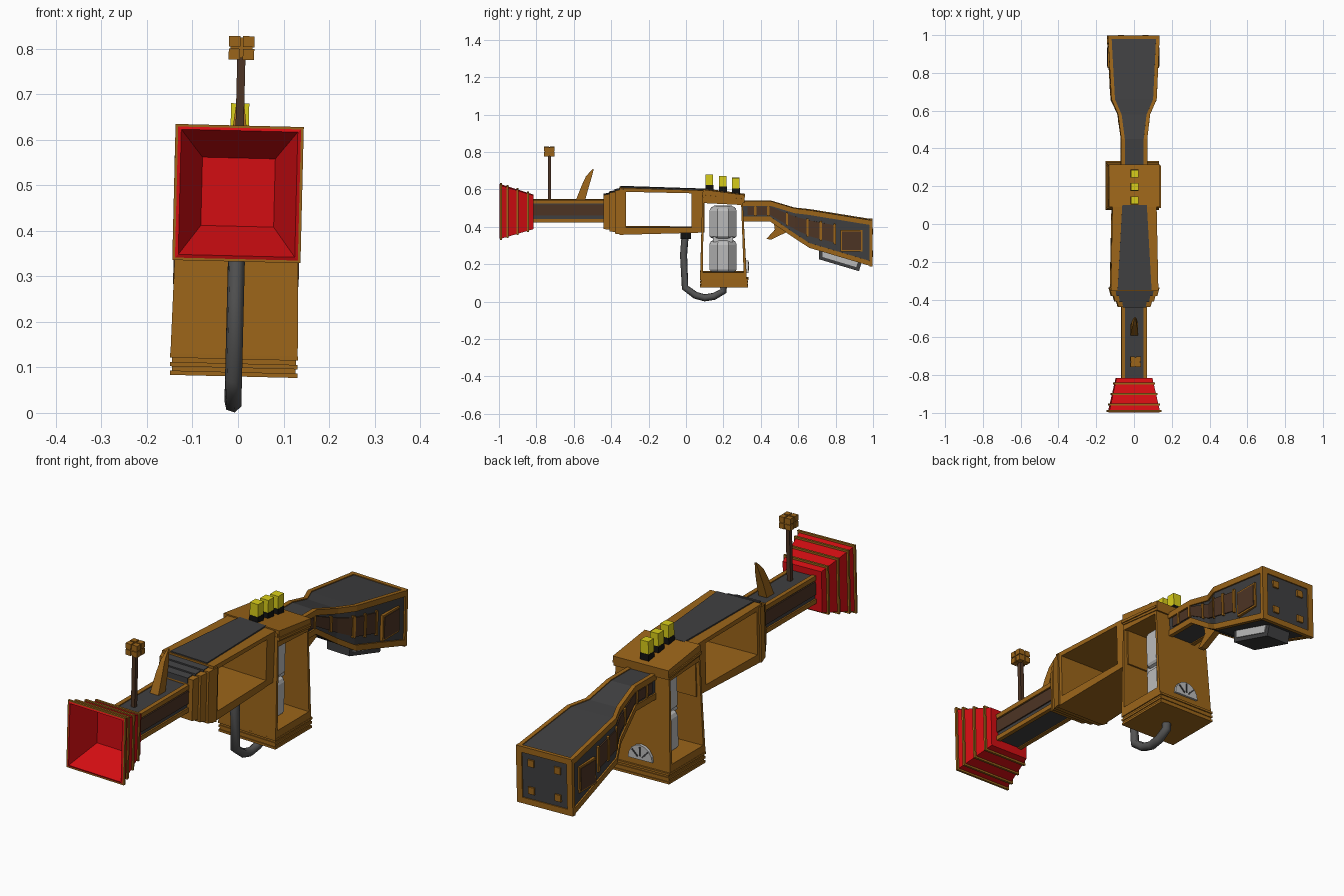
import bpy, bmesh, math
from mathutils import Matrix, Vector

if "Cube" in bpy.data.objects:
    bpy.data.objects.remove(bpy.data.objects["Cube"])

COL = dict(brown=(.33, .13, .01), dark=(.05, .05, .052), wood=(.075, .035, .018),
           red=(.65, .004, .006), yellow=(.7, .62, .01), black=(.006, .006, .006),
           hose=(.09, .09, .09), light=(.5, .5, .5))
MATS = {}
for k, c in COL.items():
    MATS[k] = bpy.data.materials.new(k)
    MATS[k].diffuse_color = (*c, 1)


def link(name, data, mat):
    ob = bpy.data.objects.new(name, data)
    data.materials.append(MATS[mat])
    bpy.context.collection.objects.link(ob)
    return ob


def mesh(name, bm, mat):
    bmesh.ops.recalc_face_normals(bm, faces=bm.faces[:])
    me = bpy.data.meshes.new(name)
    bm.to_mesh(me)
    bm.free()
    return link(name, me, mat)


def bridge(name, loops, mat, caps=True, cyclic=False):
    """Skin a list of equal-length point loops."""
    bm = bmesh.new()
    vs = [[bm.verts.new(p) for p in l] for l in loops]
    n = len(vs[0])
    pairs = list(zip(vs, vs[1:])) + ([(vs[-1], vs[0])] if cyclic else [])
    for a, b in pairs:
        for i in range(n):
            j = (i + 1) % n
            bm.faces.new((a[i], a[j], b[j], b[i]))
    if caps and not cyclic:
        bm.faces.new(vs[0])
        bm.faces.new(vs[-1])
    return mesh(name, bm, mat)


def rect(y, x0, x1, z0, z1):
    return [(x0, y, z0), (x1, y, z0), (x1, y, z1), (x0, y, z1)]


def loft(name, secs, mat, **kw):
    return bridge(name, [rect(*s) for s in secs], mat, **kw)


def box(name, x0, x1, y0, y1, z0, z1, mat):
    return loft(name, [(y0, x0, x1, z0, z1), (y1, x0, x1, z0, z1)], mat)


def prism(name, yz, x0, x1, mat):
    return bridge(name, [[(x, y, z) for y, z in yz] for x in (x0, x1)], mat)


def frame(name, outer, inner, width, mat):
    """Block with an opening right through it along x; width(y, z) gives half width."""
    loops = [[(s * width(y, z), y, z) for y, z in pts]
             for s, pts in ((-1, outer), (1, outer), (1, inner), (-1, inner))]
    return bridge(name, loops, mat, cyclic=True)


def edge_rails(name, secs, t):
    """Trim strips along the four long edges of a (y, half width, z0, z1) loft."""
    for s in (-1, 1):
        for top in (0, 1):
            loops = []
            for y, w, z0, z1 in secs:
                za, zb = (z1 - t, z1 + .004) if top else (z0 - .004, z0 + t)
                xa, xb = sorted((s * (w - .012), s * (w + .007)))
                loops.append((y, xa, xb, za, zb))
            loft(name, loops, 'brown')


def body(name, secs, mat):
    return loft(name, [(y, -w, w, a, b) for y, w, a, b in secs], mat)


# flared muzzle with hollow funnel and thin ribs
loft("muzzle_horn", [(-.815, -.095, .095, .39, .57), (-.995, -.135, .135, .338, .626),
                     (-.998, -.128, .128, .345, .62), (-.87, -.08, .08, .41, .56)], 'red')
for y in (-.99, -.955, -.9, -.845):
    k = (-.815 - y) / .18
    w, a, b = .095 + .04 * k, .39 - .052 * k, .57 + .056 * k
    o = .007
    loft("muzzle_rib", [(y - .005, -w - o, w + o, a - o, b + o), (y + .005, -w - o, w + o, a - o, b + o),
                        (y + .005, -w + .004, w - .004, a + .004, b - .004),
                        (y - .005, -w + .004, w - .004, a + .004, b - .004)], 'brown', cyclic=True)

# barrel with edge trim and side inlays
barrel = [(-.83, .06, .428, .542), (-.42, .06, .428, .542)]
body("barrel", barrel, 'dark')
edge_rails("barrel_trim", barrel, .016)
for s in (-1, 1):
    x0, x1 = sorted((s * .05, s * .066))
    box("barrel_inlay", x0, x1, -.82, -.43, .462, .52, 'wood')

# sight post with clustered cube head
box("sight_post", -.009, .009, -.739, -.721, .54, .79, 'wood')
box("sight_core", -.024, .024, -.754, -.706, .78, .825, 'brown')
for x in (-.0155, .0155):
    for y in (-.7455, -.7145):
        for z in (.788, .816):
            box("sight_cube", x - .0125, x + .0125, y - .0125, y + .0125, z - .012, z + .012, 'brown')

# curved fin behind the sight
bridge("fin", [[(-w, y0, z0), (w, y0, z0), (w, y1, z1), (-w, y1, z1)] for w, y0, z0, y1, z1 in
               ((.021, -.59, .54, -.54, .54), (.016, -.558, .62, -.518, .62),
                (.01, -.535, .67, -.503, .67), (.003, -.5, .708, -.493, .71))], 'brown')

# stepped collar
for i in range(3):
    y, w, d = -.44 + .03 * i, .085 + .018 * i, .012 * i
    body("collar_step", [(y, w, .39 - d, .572 + d), (y + .045, w + .012, .385 - d, .58 + d)], 'brown')
    body("collar_top", [(y - .002, w - .025, .55, .575 + d), (y + .045, w - .018, .55, .584 + d)], 'dark')

# receiver with open window and dark top panel
frame("receiver", [(-.355, .36), (.1, .372), (.1, .597), (-.355, .612)],
      [(-.32, .40), (.03, .40), (.03, .582), (-.32, .59)], lambda y, z: .126 - .02 * (y + .355), 'brown')
loft("receiver_top", [(-.35, -.09, .09, .6, .617), (.1, -.065, .065, .588, .603)], 'dark')

# canister housing, open on both sides, with cap and layered foot
frame("housing", [(.075, .12), (.325, .12), (.302, .57), (.088, .59)],
      [(.09, .16), (.308, .16), (.295, .52), (.095, .53)], lambda y, z: .14 - .02 * (z - .12), 'brown')
prism("housing_cap", [(.09, .555), (.312, .53), (.315, .573), (.09, .603)], -.136, .136, 'brown')
prism("housing_cap_lip", [(.086, .562), (.31, .542), (.31, .552), (.086, .574)], -.141, .141, 'brown')
for i, w in enumerate((.14, .136, .14, .136, .141)):
    z = .08 + i * .0095
    box("housing_foot", -w, w, .212 - w + .004, .192 + w, z, z + .0096, 'brown')

# two eight-sided canisters with bevelled ends
for z in (.155, .335):
    prof = [(.05, 0), (.072, .008), (.079, .018), (.079, .15), (.072, .165), (.05, .178)]
    bridge("canister", [[(r * math.cos((k + .5) * math.pi / 4), .198 + r * math.sin((k + .5) * math.pi / 4), z + h)
                         for k in range(8)] for r, h in prof], 'light')
box("canister_seal", -.055, .055, .145, .251, .32, .35, 'light')

# three lamps on the cap
for i, y in enumerate((.125, .197, .267)):
    z = .59 - .009 * i
    box("lamp_base", -.021, .021, y - .021, y + .021, z - .01, z + .034, 'black')
    box("lamp_bulb", -.02, .02, y - .02, y + .02, z + .034, z + .09, 'yellow')

# half-round gauge on the housing back
arc = [(math.cos(k * math.pi / 8), math.sin(k * math.pi / 8)) for k in range(9)]
bridge("gauge", [[(.06 * c, y, .155 + .065 * s) for c, s in arc] for y in (.312, .333)], 'light')
for a in (.25, .5, .75):
    c, s = math.cos(a * math.pi), math.sin(a * math.pi)
    bridge("gauge_mark", [[(r * c - .003 * s, y, .157 + r * s + .003 * c), (r * c + .003 * s, y, .157 + r * s - .003 * c)]
                          + [(r2 * c + .003 * s, y, .157 + r2 * s - .003 * c),
                             (r2 * c - .003 * s, y, .157 + r2 * s + .003 * c)]
                          for y in (.33, .336) for r, r2 in ((.015, .055),)], 'dark')

# feed hose
box("hose_cap", -.027, .027, -.03, .027, .335, .375, 'black')
cu = bpy.data.curves.new("feed_hose", 'CURVE')
cu.dimensions = '3D'
cu.bevel_depth, cu.bevel_resolution, cu.use_fill_caps = .0195, 1, True
path = [(-.005, .35), (-.013, .25), (-.005, .075), (.05, .034), (.1, .02), (.15, .028), (.2, .056), (.2, .09)]
sp = cu.splines.new('POLY')
sp.points.add(len(path) - 1)
for p, (y, z) in zip(sp.points, path):
    p.co = (0, y, z, 1)
link("feed_hose", cu, 'hose')

# stock with edge trim
stock = [(.3, .062, .434, .536), (.45, .062, .434, .536), (.58, .078, .345, .497),
         (.66, .113, .294, .488), (.992, .13, .196, .434)]
body("stock", stock, 'dark')
edge_rails("stock_trim", stock, .022)


def at(y, f):
    """Half width and height at fraction f of the stock side."""
    for a, b in zip(stock, stock[1:]):
        if a[0] <= y <= b[0]:
            t = (y - a[0]) / (b[0] - a[0])
            w, z0, z1 = (a[i] + (b[i] - a[i]) * t for i in (1, 2, 3))
            return w, z0 + (z1 - z0) * f


def side_strip(name, ys, f0, f1, out, mat):
    for s in (-1, 1):
        loops = []
        for y in ys:
            w, za = at(y, f0)
            x0, x1 = sorted((s * (w - .01), s * (w + out)))
            loops.append((y, x0, x1, za, at(y, f1)[1]))
        loft(name, loops, mat)


# stock side inlays, bands and square plates
side_strip("stock_inlay", (.33, .45, .58, .66, .8), .3, .74, .005, 'wood')
for y in (.37, .44, .54, .65, .72, .795):
    side_strip("stock_band", (y - .006, y + .006), .26, .78, .009, 'brown')
for s in (-1, 1):
    for grow, out, mat in ((.008, .012, 'brown'), (0, .015, 'wood')):
        prism("stock_plate", [(.835 - grow, .28 - grow), (.935 + grow, .28 - grow),
                              (.935 + grow, .378 + grow), (.835 - grow, .378 + grow)],
              s * .11, s * (.123 + out), mat)

# butt border and studs
loft("butt_border", [(.98, -.137, .137, .19, .44), (.997, -.137, .137, .19, .44),
                     (.997, -.11, .11, .216, .414), (.98, -.11, .11, .216, .414)], 'brown', cyclic=True)
for x in (-.065, .065):
    for z in (.255, .375):
        box("butt_stud", x - .015, x + .015, .985, 1, z - .015, z + .015, 'brown')

# trigger spur and pod under the stock
prism("trigger_spur", [(.47, .42), (.475, .385), (.43, .335), (.455, .332), (.545, .375), (.53, .4)],
      -.014, .014, 'brown')
prism("pod_frame", [(.71, .285), (.71, .228), (.925, .164), (.94, .215)], -.056, .056, 'dark')
prism("pod_cell", [(.73, .285), (.73, .24), (.91, .186), (.922, .22)], -.06, .06, 'light')

# the whole assembly leans slightly to one side
pivot = Vector((0, 0, .48))
lean = Matrix.Translation(pivot) @ Matrix.Rotation(math.radians(1.4), 4, 'Y') @ Matrix.Translation(-pivot)
for ob in bpy.context.collection.objects:
    ob.data.transform(lean)

for m in bpy.data.materials:
    if m.users and not m.is_grease_pencil:
        m.use_nodes = True
        m.node_tree.nodes["Principled BSDF"].inputs["Base Color"].default_value = m.diffuse_color
